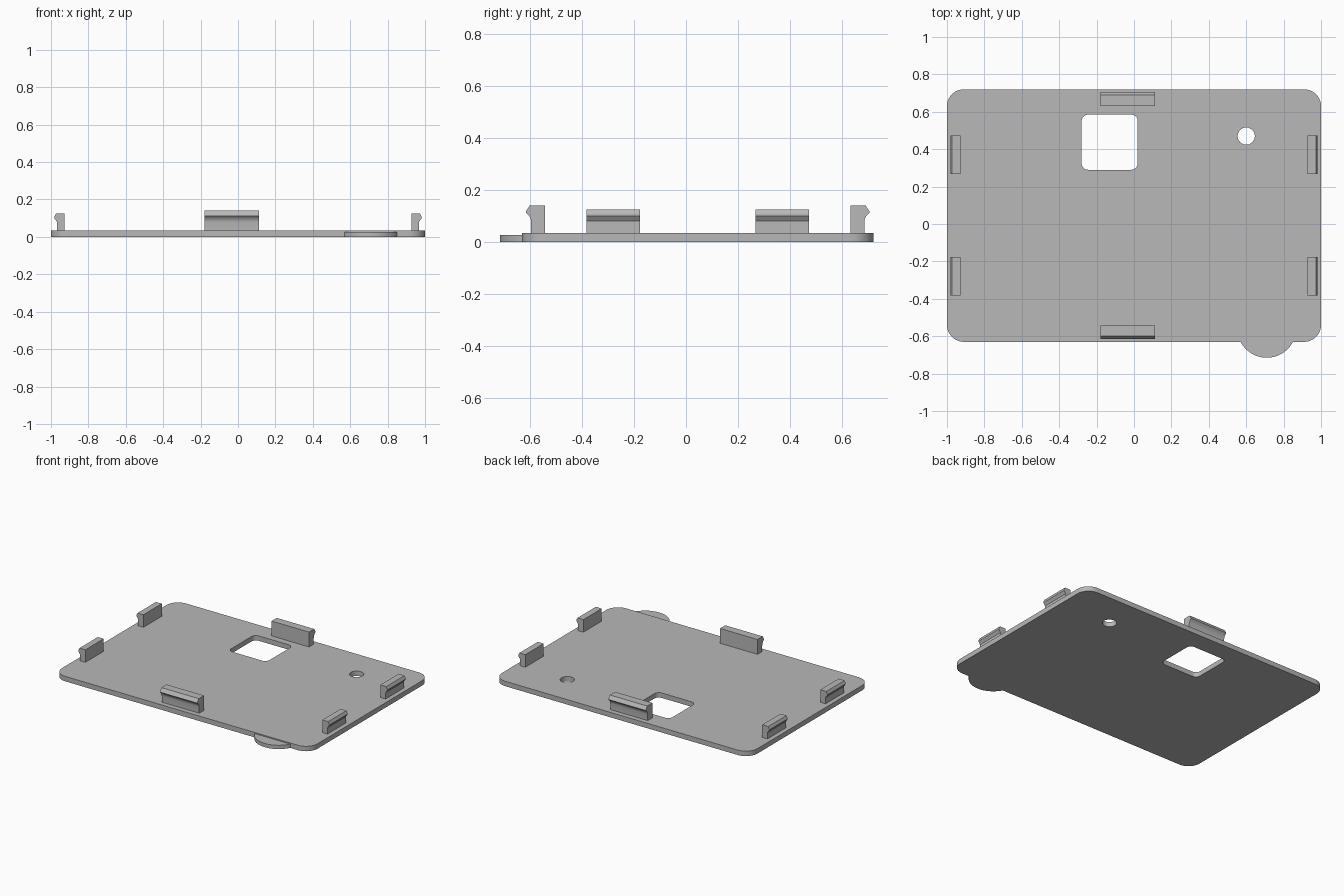
import bpy
import bmesh
from math import cos, sin, pi, radians

cube = bpy.data.objects.get("Cube")
if cube:
    bpy.data.objects.remove(cube, do_unlink=True)

MID_Y = 0.045      # middle of the plate
THICK = 0.035      # plate thickness

grey = bpy.data.materials.new("plain grey")
grey.use_nodes = True
grey.diffuse_color = (0.48, 0.48, 0.48, 1)
grey.node_tree.nodes["Principled BSDF"].inputs["Base Color"].default_value = (0.48, 0.48, 0.48, 1)


def rounded_rect(x0, x1, y0, y1, r, steps=10):
    corners = [(x1 - r, y1 - r), (x0 + r, y1 - r), (x0 + r, y0 + r), (x1 - r, y0 + r)]
    return [(cx + r * cos(a), cy + r * sin(a))
            for q, (cx, cy) in enumerate(corners)
            for a in [(q + i / steps) * pi / 2 for i in range(steps + 1)]]


def circle(cx, cy, r, n=48):
    return [(cx + r * cos(2 * pi * i / n), cy + r * sin(2 * pi * i / n)) for i in range(n)]


def finish(obj):
    """Weld the mesh, face it outwards, colour it and shade it."""
    bm = bmesh.new()
    bm.from_mesh(obj.data)
    bmesh.ops.remove_doubles(bm, verts=bm.verts, dist=0.0001)
    bmesh.ops.recalc_face_normals(bm, faces=bm.faces)
    bm.to_mesh(obj.data)
    bm.free()
    obj.data.materials.clear()
    obj.data.materials.append(grey)
    bpy.ops.object.select_all(action="DESELECT")
    obj.select_set(True)
    bpy.context.view_layer.objects.active = obj
    bpy.ops.object.shade_smooth_by_angle(angle=radians(25))


def slab(name, outlines, height):
    """Flat slab from z = 0 up; outlines after the first are holes."""
    curve = bpy.data.curves.new(name, "CURVE")
    curve.dimensions = "2D"
    curve.fill_mode = "BOTH"
    curve.extrude = height / 2
    for pts in outlines:
        spline = curve.splines.new("POLY")
        spline.points.add(len(pts) - 1)
        for p, (x, y) in zip(spline.points, pts):
            p.co = (x, y, height / 2, 1)
        spline.use_cyclic_u = True
    obj = bpy.data.objects.new(name, curve)
    obj.location.z = height / 2
    bpy.context.collection.objects.link(obj)
    bpy.ops.object.select_all(action="DESELECT")
    obj.select_set(True)
    bpy.context.view_layer.objects.active = obj
    bpy.ops.object.convert(target="MESH")
    obj = bpy.context.view_layer.objects.active
    # settle the slab on the ground
    low = min(v.co.z for v in obj.data.vertices)
    for v in obj.data.vertices:
        v.co.z -= low
    obj.location.z = 0
    finish(obj)


def clip(name, profile, start, end, place):
    """Sweep an (outward, height) profile from start to end."""
    bm = bmesh.new()
    rings = [[bm.verts.new(place(o, t, z)) for o, z in profile] for t in (start, end)]
    bm.faces.new(rings[0])
    bm.faces.new(rings[1])
    n = len(profile)
    for i in range(n):
        j = (i + 1) % n
        bm.faces.new((rings[0][i], rings[0][j], rings[1][j], rings[1][i]))
    mesh = bpy.data.meshes.new(name)
    bm.to_mesh(mesh)
    bm.free()
    obj = bpy.data.objects.new(name, mesh)
    bpy.context.collection.objects.link(obj)
    finish(obj)


# Base plate with window and round hole
slab("base_plate", [
    rounded_rect(-1, 1, -0.63, 0.72, 0.09),
    rounded_rect(-0.28, 0.02, 0.29, 0.585, 0.035),
    circle(0.6, 0.47, 0.046),
], THICK)

# Thumb tab: circular segment against the front edge
R, a0 = 0.158, 0.48
arc = [(0.71 + R * cos(a), -0.557 + R * sin(a))
       for a in [-pi + a0 + (pi - 2 * a0) * i / 24 for i in range(25)]]
slab("thumb_tab", [arc], 0.027)

# Long clips at front and back, with a curved undercut
long_profile = [(0.587, 0.03), (0.64, 0.03), (0.64, 0.078), (0.642, 0.09),
                (0.648, 0.101), (0.66, 0.113), (0.66, 0.117), (0.645, 0.14), (0.587, 0.14)]
for side, s in (("front", -1), ("back", 1)):
    clip(side + "_clip", long_profile, -0.18, 0.113,
         lambda o, t, z, s=s: (t, MID_Y + s * o, z))

# Short clips on the left and right
short_profile = [(0.927, 0.03), (0.968, 0.03), (0.968, 0.08), (0.982, 0.1),
                 (0.982, 0.107), (0.973, 0.124), (0.927, 0.124)]
for side, s in (("right", -1), ("left", 1)):
    for end, e in (("front", -1), ("back", 1)):
        clip(f"{side}_{end}_clip", short_profile, MID_Y + e * 0.222, MID_Y + e * 0.427,
             lambda o, t, z, s=s: (s * o, t, z))
